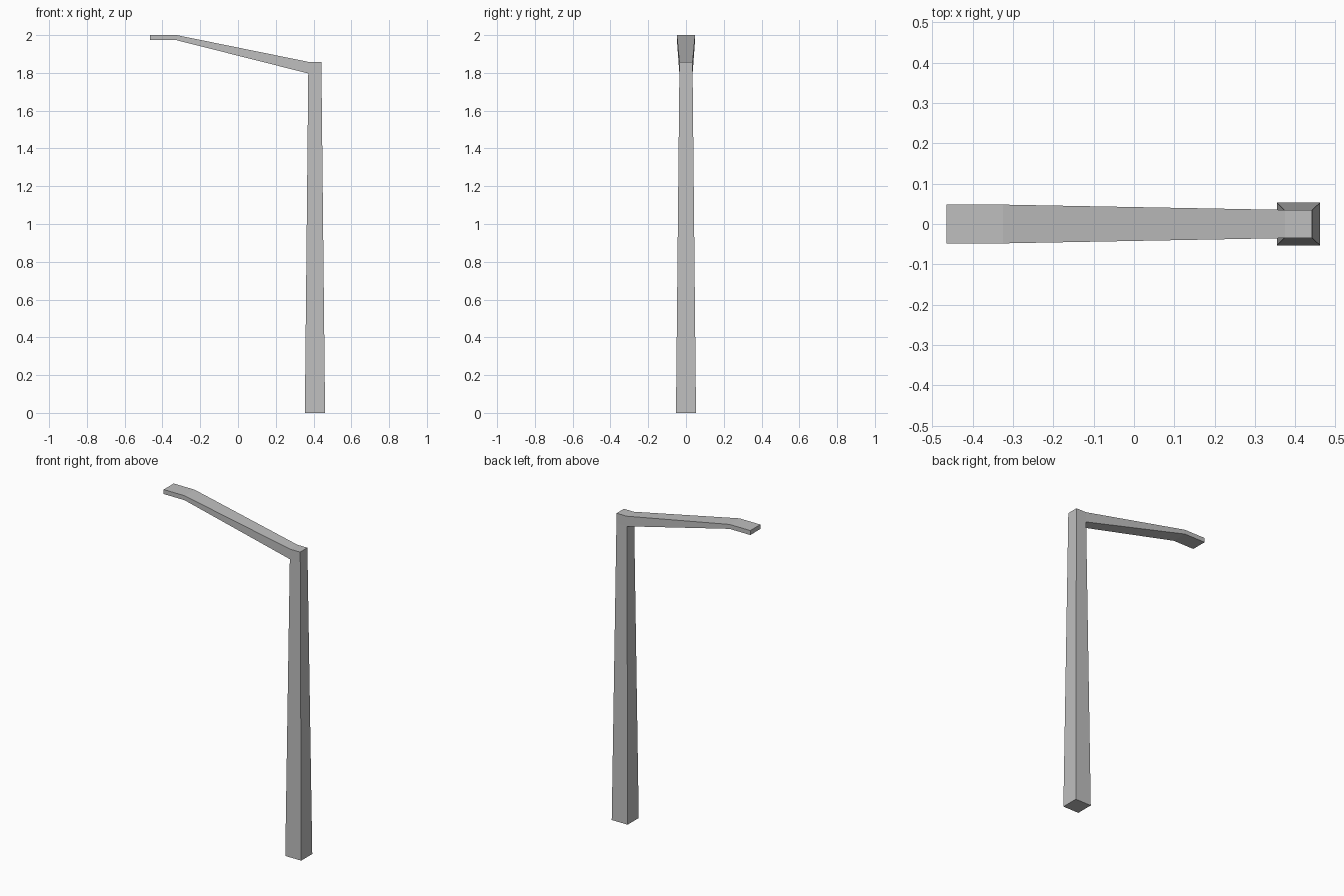
import bpy
import bmesh

cube = bpy.data.objects.get("Cube")
if cube:
    bpy.data.objects.remove(cube, do_unlink=True)

# Single painted-metal colour
grey = bpy.data.materials.new("light_grey_metal")
grey.use_nodes = True
colour = (0.52, 0.52, 0.52, 1.0)
grey.diffuse_color = colour
grey.node_tree.nodes["Principled BSDF"].inputs["Base Color"].default_value = colour


def loft(name, sections, cap_start, cap_end):
    """Join rectangular sections, each given as (point a, point b, half width)."""
    bm = bmesh.new()
    rings = []
    for (ax, az), (bx, bz), w in sections:
        corners = ((ax, -w, az), (ax, w, az), (bx, w, bz), (bx, -w, bz))
        rings.append([bm.verts.new(c) for c in corners])
    for low, high in zip(rings, rings[1:]):
        for i in range(4):
            j = (i + 1) % 4
            bm.faces.new((low[i], low[j], high[j], high[i]))
    if cap_start:
        bm.faces.new(rings[0][::-1])
    if cap_end:
        bm.faces.new(rings[-1])
    mesh = bpy.data.meshes.new(name)
    bm.to_mesh(mesh)
    bm.free()
    mesh.materials.append(grey)
    obj = bpy.data.objects.new(name, mesh)
    bpy.context.collection.objects.link(obj)
    return obj


# Tapered square post with a short head block
loft("post", [
    ((0.461, 0), (0.354, 0), 0.053),
    ((0.442, 1.797), (0.372, 1.797), 0.035),
    ((0.441, 1.858), (0.374, 1.858), 0.035),
], True, True)

# Arm rising from the head block, widening and thinning to a level tip
loft("arm", [
    ((0.374, 1.858), (0.372, 1.797), 0.035),
    ((-0.325, 2.0), (-0.325, 1.973), 0.048),
    ((-0.465, 2.0), (-0.465, 1.973), 0.048),
], False, True)
